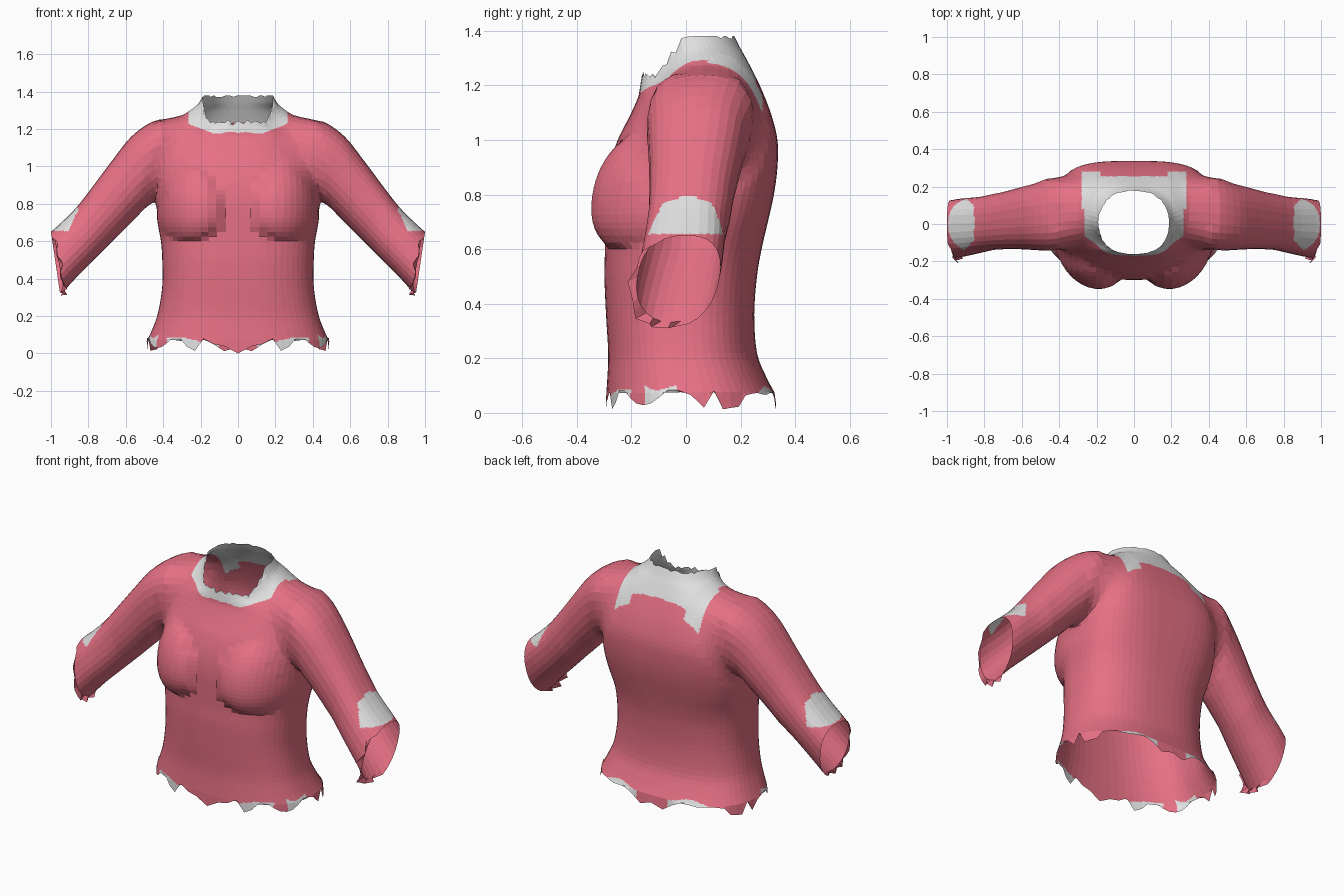
import bpy, bmesh, math
from mathutils import Vector

cube = bpy.data.objects.get("Cube")
if cube:
    bpy.data.objects.remove(cube)


def material(name, rgb):
    m = bpy.data.materials.new(name)
    m.use_nodes = True
    m.diffuse_color = (*rgb, 1)
    m.node_tree.nodes["Principled BSDF"].inputs["Base Color"].default_value = (*rgb, 1)
    return m


MATS = [material("rose_fabric", (0.79, 0.163, 0.23)), material("white_trim", (0.75, 0.75, 0.75))]
FABRIC, TRIM = 0, 1


def spline(rows, steps):
    """Smooth curve through rows of numbers."""
    rows = [Vector(r) for r in rows]
    out = []
    for i in range(len(rows) - 1):
        a, b, c, d = (rows[min(max(i + k, 0), len(rows) - 1)] for k in (-1, 0, 1, 2))
        for s in range(steps):
            t = s / steps
            out.append(b + (c - a) * t / 2 + (2 * a - 5 * b + 4 * c - d) * t * t / 2
                       + (3 * b - a - 3 * c + d) * t ** 3 / 2)
    return out + [rows[-1]]


def oval(i, n, front, back):
    """Rounded section whose two halves may differ in squareness."""
    a = 2 * math.pi * i / n
    c, s = math.cos(a), math.sin(a)
    p = 2 / (back if s > 0 else front)
    return math.copysign(abs(c) ** p, c), math.copysign(abs(s) ** p, s)


def loft(bm, rings):
    """Skin the rings; the fan caps are marked so they can be opened later."""
    loops = [[bm.verts.new(p) for p in ring] for ring in rings]
    n = len(loops[0])
    for a, b in zip(loops, loops[1:]):
        for i in range(n):
            j = (i + 1) % n
            bm.faces.new((a[i], a[j], b[j], b[i]))
    for loop in (loops[0], loops[-1]):
        mid = bm.verts.new(sum((v.co for v in loop), Vector()) / n)
        for i in range(n):
            bm.faces.new((loop[i], loop[(i + 1) % n], mid)).material_index = TRIM


def make_object(name, bm):
    bmesh.ops.recalc_face_normals(bm, faces=bm.faces)
    me = bpy.data.meshes.new(name)
    bm.to_mesh(me)
    bm.free()
    for m in MATS:
        me.materials.append(m)
    ob = bpy.data.objects.new(name, me)
    bpy.context.collection.objects.link(ob)
    return ob


# Torso rows: half width, front y, back y, front z, back z, squareness of the back
TORSO = [(.488, -.293, .33, .06, .065, 2.4), (.458, -.288, .295, .13, .13, 2.4),
         (.427, -.285, .26, .22, .22, 2.4), (.405, -.293, .25, .36, .36, 2.5),
         (.405, -.299, .26, .5, .5, 2.5), (.412, -.297, .277, .6, .6, 2.6),
         (.43, -.298, .30, .7, .7, 2.8), (.438, -.297, .322, .8, .8, 3.0),
         (.435, -.283, .335, .9, .9, 3.2), (.425, -.25, .335, 1.0, 1.0, 3.3),
         (.4, -.205, .31, 1.09, 1.1, 3.3), (.35, -.176, .268, 1.155, 1.205, 3.1),
         (.275, -.169, .225, 1.19, 1.29, 2.6), (.215, -.165, .2, 1.215, 1.335, 2.3),
         (.187, -.16, .177, 1.24, 1.38, 2.2)]


def torso_ring(row, n=60):
    hw, yf, yb, zf, zb, back = row
    ring = []
    for i in range(n):
        u, v = oval(i, n, 2.4, back)
        x, y = u * hw, (yf + yb) / 2 + v * (yb - yf) / 2
        t = min(max((v + 0.8) / 0.85, 0), 1)
        z = zf + (zb - zf) * t * t * (3 - 2 * t)
        if v < 0:  # bust: a dome with a tight fold below and a long slope above
            d = (z - 0.74) / (0.14 if z < 0.74 else 0.27)
            r = d * d + ((abs(x) - 0.26) / 0.18) ** 2
            y -= 0.075 * max(0, 1 - r) ** 0.65
        ring.append((x, y, z))
    return ring


# Sleeve rows: top x, top z, bottom x, bottom z, front y, back y
SLEEVE = [(.22, 1.27, .22, .98, -.08, .23), (.34, 1.272, .32, .9, -.13, .26), (.46, 1.238, .39, .86, -.145, .255),
          (.57, 1.16, .46, .8, -.14, .22), (.67, 1.035, .54, .73, -.135, .195),
          (.76, .915, .64, .63, -.135, .17), (.86, .785, .75, .52, -.14, .155),
          (.95, .695, .87, .40, -.148, .155), (1.0, .65, .95, .31, -.15, .15)]


def sleeve_ring(row, side, n=28):
    tx, tz, bx, bz, yf, yb = row
    ring = []
    for i in range(n):
        u, v = oval(i, n, 2.1, 2.5)
        t = (v + 1) / 2
        y = (yf + yb) / 2 + u * (yb - yf) / 2
        y -= 0.06 * (1 - t) * max(0, (tx - 0.8) / 0.2)  # the elbow swings forward
        ring.append((side * (bx + (tx - bx) * t), y, bz + (tz - bz) * t))
    return ring


bm = bmesh.new()
loft(bm, [torso_ring(r) for r in spline(TORSO, 4)])
shirt = make_object("shirt", bm)
bm = bmesh.new()
for side in (-1, 1):
    loft(bm, [sleeve_ring(r, side) for r in spline(SLEEVE, 3)])
sleeves = make_object("sleeve_helper", bm)

# Fuse sleeves and torso into one skin
mod = shirt.modifiers.new("fuse", "BOOLEAN")
mod.operation, mod.solver, mod.object = "UNION", "EXACT", sleeves
fused = bpy.data.meshes.new_from_object(shirt.evaluated_get(bpy.context.evaluated_depsgraph_get()))
shirt.modifiers.clear()
shirt.data = fused
bpy.data.objects.remove(sleeves)

bm = bmesh.new()
bm.from_mesh(fused)
# Open the neck, hem and cuffs
bmesh.ops.delete(bm, geom=[f for f in bm.faces if f.material_index == TRIM], context="FACES")
bmesh.ops.remove_doubles(bm, verts=bm.verts, dist=0.01)
bmesh.ops.triangulate(bm, faces=[f for f in bm.faces if len(f.verts) > 4])

# Blend the armhole joins: find the creases, widen the band, relax it
joins = {v for e in bm.edges if e.calc_face_angle(0) > 0.35 for v in e.verts
         if 0.24 < abs(v.co.x) < 0.56 and v.co.z > 0.76 and v.co.y > -0.2}
for _ in range(3):
    joins |= {e.other_vert(v) for v in joins for e in v.link_edges}
joins = [v for v in bm.verts if v in joins and not v.is_boundary]
for _ in range(8):
    bmesh.ops.smooth_vert(bm, verts=joins, factor=0.5, use_axis_x=True, use_axis_y=True, use_axis_z=True)

# Ragged edges
for v in bm.verts:
    if not v.is_boundary:
        continue
    x, y, z = abs(v.co.x), v.co.y, v.co.z
    wave = math.sin(x * 151 + y * 113)
    if z < 0.2:
        smooth_part = y > 0.2 and x > 0.14
        v.co.z = 0.07 + 0.006 * wave if smooth_part else 0.05 + 0.04 * wave
    elif x > 0.8:
        if y < -0.02 and z < 0.6:
            v.co.x -= math.copysign(0.022 + 0.02 * wave, v.co.x)
            v.co.y -= 0.02 + 0.015 * wave
    elif y < 0:
        v.co.z += 0.015 * wave
low = min(v.co.z for v in bm.verts)
for v in bm.verts:
    if v.co.z < 0.012:
        v.co.z -= low


def near_trim(c):
    return c.z < 0.15 or (c.z > 1.1 and abs(c.x) < 0.36) or (abs(c.x) > 0.8 and c.z > 0.58)


def is_trim(c):
    x, y, z = abs(c.x), c.y, c.z
    if z > 1.1 and x < 0.4:   # collar
        if y < 0.08:
            return x < 0.265 and z > 1.178 + 0.06 * (x / 0.265) ** 4 + 0.006 * math.sin(x * 40)
        return x < 0.28 and y < (0.28 if x > 0.18 else 0.255)
    if x > 0.8:               # elbow patches
        return z > 0.655 and x > 0.855 + max(0, abs(y - 0.005) - 0.09)
    if z < 0.13:              # hem patches
        wobble = 0.012 * math.sin(x * 30 + y * 25)
        if y < -0.2:
            return 0.15 < x < 0.38 and z < min(0.085, 0.05 + 0.25 * (x - 0.15))
        if y > 0.2:
            return 0.1 < x < 0.33 and z < 0.085 + wobble
        return -0.15 < y < -0.03 and z < 0.095 + wobble
    return False


# Refine around the trim so its outline is crisp, then colour it
zone = {e for f in bm.faces if near_trim(f.calc_center_median()) for e in f.edges}
bmesh.ops.subdivide_edges(bm, edges=list(zone), cuts=3, use_grid_fill=True)
bmesh.ops.triangulate(bm, faces=[f for f in bm.faces if len(f.verts) > 4])
for f in bm.faces:
    f.material_index = TRIM if is_trim(f.calc_center_median()) else FABRIC
    f.smooth = False
bm.to_mesh(fused)
bm.free()
